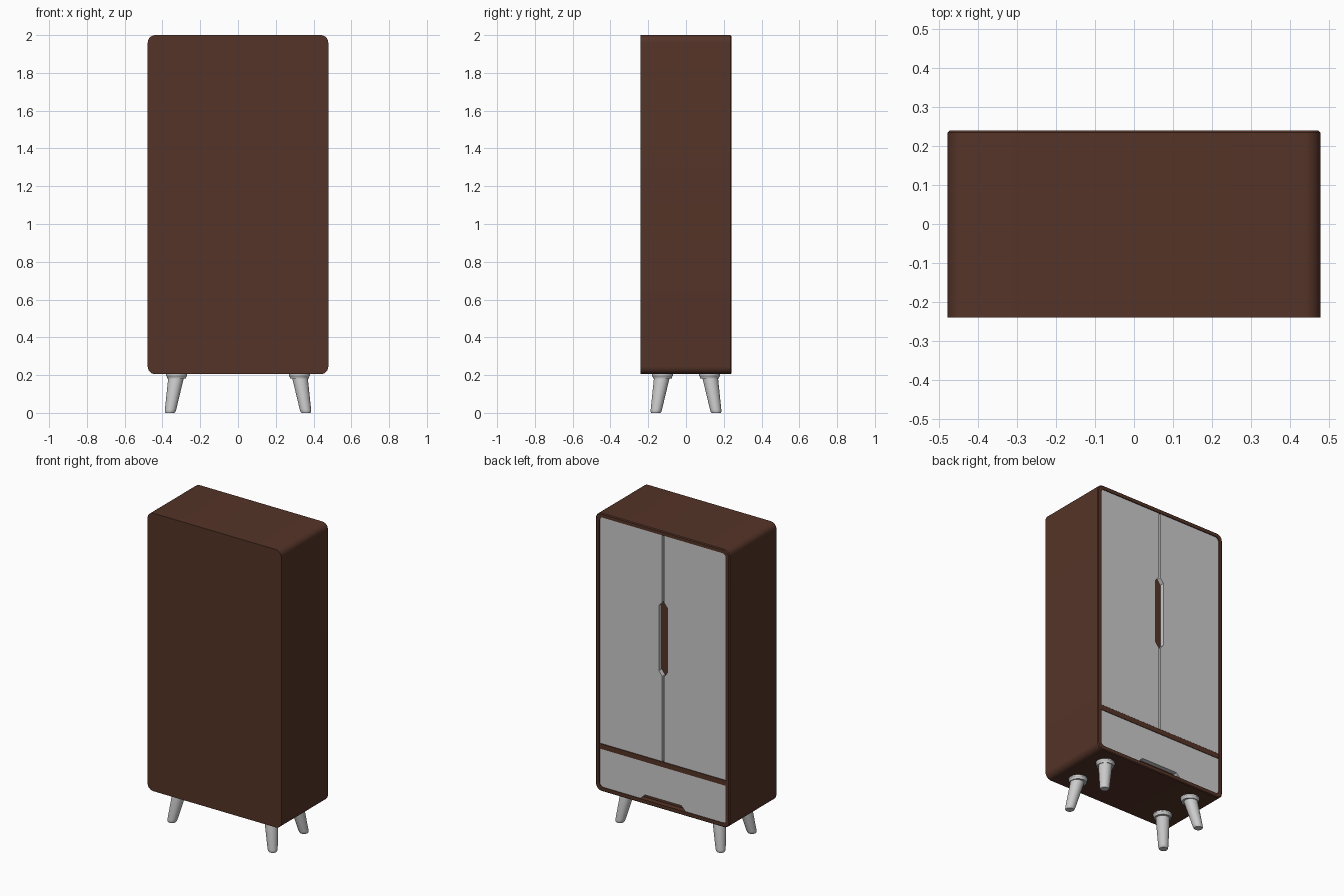
import bpy, bmesh, math

if "Cube" in bpy.data.objects:
    bpy.data.objects.remove(bpy.data.objects["Cube"])

brown = bpy.data.materials.new("dark_wood")
brown.diffuse_color = (0.09, 0.034, 0.021, 1)
brown.use_nodes = True
brown.node_tree.nodes["Principled BSDF"].inputs["Base Color"].default_value = brown.diffuse_color


def rounded(points, radii, seg=6):
    """Counter-clockwise outline (x, z) with each corner rounded by its own radius."""
    out = []
    n = len(points)
    for i, (px, pz) in enumerate(points):
        r = radii[i]
        if r == 0:
            out.append((px, pz))
            continue
        ax, az = points[i - 1]
        bx, bz = points[(i + 1) % n]
        la, lb = math.hypot(ax - px, az - pz), math.hypot(bx - px, bz - pz)
        ua = ((ax - px) / la, (az - pz) / la)
        ub = ((bx - px) / lb, (bz - pz) / lb)
        for k in range(seg + 1):
            t = k / seg * math.pi / 2
            a, b = r * (1 - math.sin(t)), r * (1 - math.cos(t))
            out.append((px + ua[0] * a + ub[0] * b, pz + ua[1] * a + ub[1] * b))
    return out


def rect(x0, x1, z0, z1, r):
    return rounded([(x0, z0), (x1, z0), (x1, z1), (x0, z1)], [r] * 4)


def loft(name, rings, mat=None):
    """Skin a list of equal-length 3D rings and cap both ends."""
    bm = bmesh.new()
    loops = [[bm.verts.new(p) for p in ring] for ring in rings]
    n = len(loops[0])
    for a, b in zip(loops, loops[1:]):
        for i in range(n):
            j = (i + 1) % n
            bm.faces.new((a[i], a[j], b[j], b[i]))
    bm.faces.new(loops[0])
    bm.faces.new(loops[-1])
    bmesh.ops.recalc_face_normals(bm, faces=bm.faces)
    me = bpy.data.meshes.new(name)
    bm.to_mesh(me)
    bm.free()
    ob = bpy.data.objects.new(name, me)
    bpy.context.collection.objects.link(ob)
    if mat:
        me.materials.append(mat)
    bpy.context.view_layer.objects.active = ob
    ob.select_set(True)
    bpy.ops.object.shade_smooth_by_angle(angle=math.radians(30))
    ob.select_set(False)
    return ob


def at_y(outline, y):
    return [(x, y, z) for x, z in outline]


def panel(name, outline, y0, y1, mat=None):
    return loft(name, [at_y(outline, y0), at_y(outline, y1)], mat)


W, D, Z0, Z1 = 0.478, 0.24, 0.205, 2.0
T = 0.026                       # frame thickness
IX, IZ0, IZ1 = W - T, Z0 + T, Z1 - T
FLOOR, FACE = 0.205, 0.234      # recess floor and door face

# carcass with a shallow recess on the door side
outer = rect(-W, W, Z0, Z1, 0.04)
chamfer = rect(-W + .005, W - .005, Z0 + .005, Z1 - .005, 0.036)
inner = rect(-IX, IX, IZ0, IZ1, 0.026)
loft("carcass", [at_y(outer, -D), at_y(outer, D - .005), at_y(chamfer, D),
                 at_y(inner, D), at_y(inner, FLOOR)], brown)

# rail between doors and drawer
panel("divider_rail", rect(-IX, IX, 0.475, 0.508, 0.001), FLOOR - .005, 0.236, brown)

# doors with notched handle edges
GAP, NOTCH, DZ = 0.006, 0.03, 0.51
for s, side in ((1, "left"), (-1, "right")):
    pts = [(GAP, DZ), (IX, DZ), (IX, IZ1), (GAP, IZ1),
           (GAP, 1.54), (NOTCH, 1.51), (NOTCH, 1.09), (GAP, 1.06)]
    o = rounded(pts, [0, 0, 0.026, 0, 0, 0, 0, 0])
    panel(side + "_door", [(s * x, z) for x, z in o], FLOOR, FACE)

# drawer front with a notch in its lower edge
pts = [(-IX, IZ0), (-0.16, IZ0), (-0.13, IZ0 + .03), (0.13, IZ0 + .03),
       (0.16, IZ0), (IX, IZ0), (IX, 0.474), (-IX, 0.474)]
panel("drawer_front", rounded(pts, [0.026, 0, 0, 0, 0, 0.026, 0, 0]), FLOOR, FACE)


# splayed tapered legs with collars
def circles(profile, sx, sy, n=32):
    rings = []
    for r, z, off in profile:
        rings.append([(sx * (0.325 + off) + r * math.cos(2 * math.pi * k / n),
                       sy * (0.125 + off) + r * math.sin(2 * math.pi * k / n), z)
                      for k in range(n)])
    return rings


leg = [(0.042, 0.195, 0.001), (0.041, 0.18, 0.004), (0.030, 0.018, 0.032),
       (0.028, 0.006, 0.034), (0.024, 0.0, 0.035)]
collar = [(0.056, 0.207, 0), (0.056, 0.197, 0), (0.051, 0.190, 0), (0.050, 0.181, 0)]
for sy, fb in ((-1, "front"), (1, "rear")):
    for sx, lr in ((-1, "left"), (1, "right")):
        loft(f"{fb}_{lr}_leg", circles(leg, sx, sy))
        loft(f"{fb}_{lr}_leg_collar", circles(collar, sx, sy))
